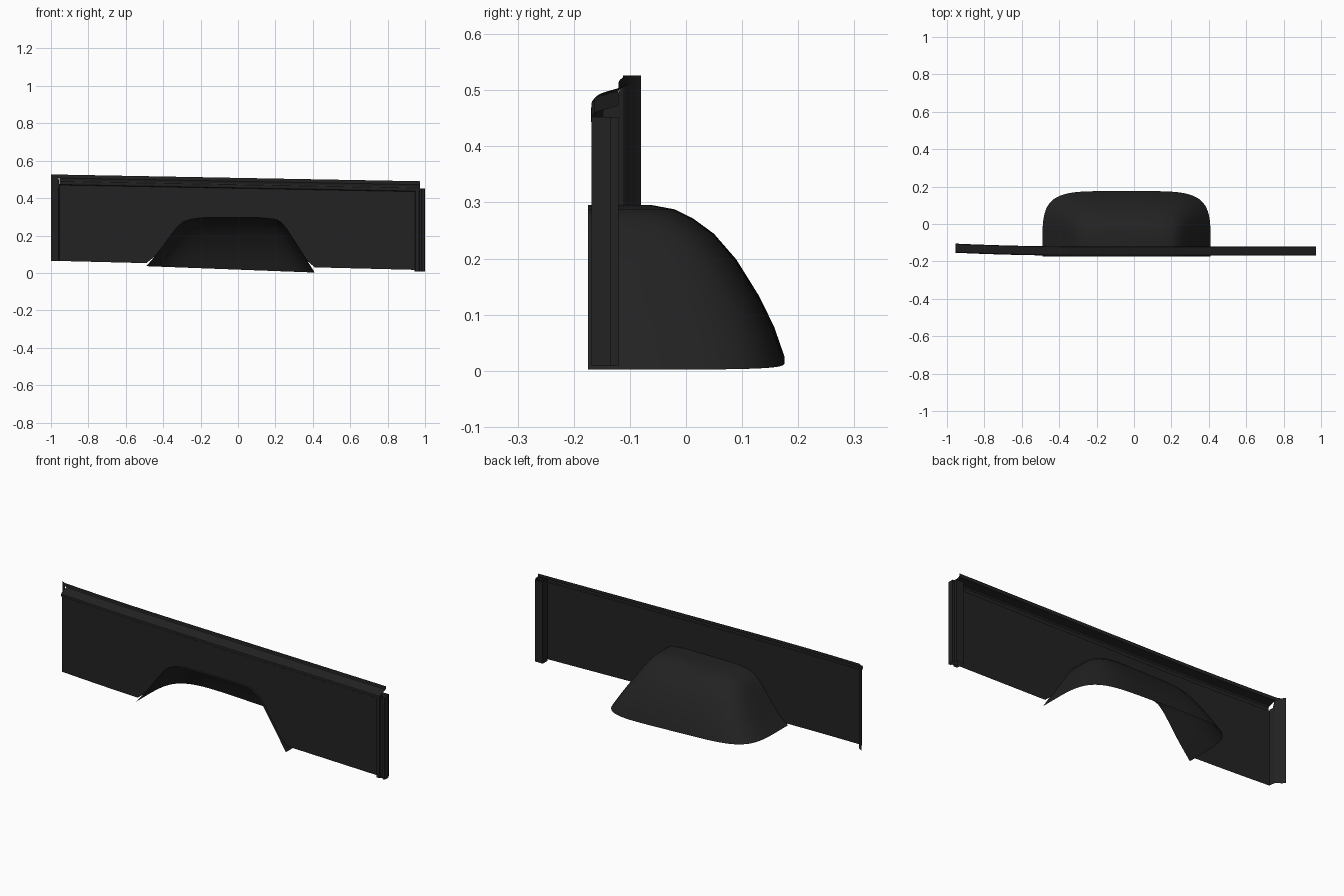
import bpy, math

if "Cube" in bpy.data.objects:
    bpy.data.objects.remove(bpy.data.objects["Cube"])

mat = bpy.data.materials.new("dark_paint")
mat.diffuse_color = (0.016, 0.016, 0.016, 1)
mat.use_nodes = True
mat.node_tree.nodes["Principled BSDF"].inputs["Base Color"].default_value = mat.diffuse_color


def grid(name, rows, cap=False):
    """Skin equal-length rows of points into a sheet."""
    n = len(rows[0])
    verts = [p for r in rows for p in r]
    faces = [(i * n + j, i * n + j + 1, (i + 1) * n + j + 1, (i + 1) * n + j)
             for i in range(len(rows) - 1) for j in range(n - 1)]
    if cap:
        faces.append(tuple(range((len(rows) - 1) * n, len(rows) * n)))
    me = bpy.data.meshes.new(name)
    me.from_pydata(verts, [], faces)
    me.materials.append(mat)
    ob = bpy.data.objects.new(name, me)
    bpy.context.collection.objects.link(ob)
    bpy.ops.object.select_all(action='DESELECT')
    bpy.context.view_layer.objects.active = ob
    ob.select_set(True)
    bpy.ops.object.shade_smooth_by_angle(angle=math.radians(30))
    return ob


# Sloping reference lines of the panel
def top(x):
    return 0.508 - 0.0185 * x


def bottom(x):
    return 0.040 - 0.025 * x


def bow(x):
    return 0.015 * max(0, (-0.3 - x) / 0.65) ** 2


# Wheel housing levels: height, left x, right x, depth
H = 0.295
LEVELS = [(0, -.49, .41, .176), (.06, -.446, .372, .157), (.12, -.404, .333, .13),
          (.19, -.36, .288, .09), (.24, -.325, .257, .05), (.27, -.295, .23, .012),
          (.287, -.25, .20, -.02), (H, -.19, .12, -.06)]


def level_z(h, x):
    return h + (0.0175 - 0.0378 * x) * (1 - h / H)


# Wheel housing: stacked rounded U outlines, open below and at the front
FRONT, SEG, POW = -0.175, 40, 2 / 5
rings = []
for h, xl, xr, d in LEVELS:
    ring = []
    for i in range(SEG + 1):
        a = math.pi * i / SEG
        c, s = math.cos(a), max(0, math.sin(a))
        x = (xl + xr) / 2 - (xr - xl) / 2 * math.copysign(abs(c) ** POW, c)
        y = FRONT + (d - FRONT) * s ** POW
        ring.append((x, y, level_z(h, x)))
    rings.append(ring)
grid("wheel_housing", rings, cap=True)

# Side panel with wheel cutout, rolled top rail and upright lip
arch = [(l[1], level_z(l[0], l[1])) for l in LEVELS]
arch += [(l[2], level_z(l[0], l[2])) for l in reversed(LEVELS)]
stations = [(x, bottom(x)) for x in (-.955, -.85, -.75, -.65, -.55, -.491)]
stations += [(x, max(z, bottom(x))) for x, z in arch]
stations += [(x, bottom(x)) for x in (.411, .7, .972)]
RAIL = [(-.162, -.056), (-.167, -.053), (-.169, -.046), (-.168, -.036),
        (-.163, -.030), (-.122, -.018), (-.120, -.015), (-.120, 0)]
grid("side_panel", [[(x, -.162 + bow(x), z)] +
                    [(x, y + bow(x), top(x) + dz) for y, dz in RAIL]
                    for x, z in stations])

# Set-back flange at the left end
flange = [(-.955, -.147), (-.957, -.125), (-.960, -.112), (-.968, -.104),
          (-.985, -.096), (-1.0, -.080)]
grid("end_flange", [[(x, y, bottom(x)), (x, y, top(x) - (0.05 if y < -.12 else 0))]
                    for x, y in flange])
# Lip continuing from the rail into the flange
grid("lip_end", [[(x, y, top(x) - 0.018), (x, y, top(x))]
                 for x, y in [(-.955, -.105), (-.97, -.103), (-.985, -.096)]])

# Ridged post at the right end
post = [(.945, -.120), (.945, -.162), (.949, -.168), (.968, -.168), (.972, -.160),
        (.982, -.160), (.985, -.168), (.998, -.168), (1.0, -.162), (1.0, -.135),
        (.990, -.135), (.990, -.120), (.945, -.120)]
grid("end_post", [[(x, y, 0.008), (x, y, 0.452)] for x, y in post])
